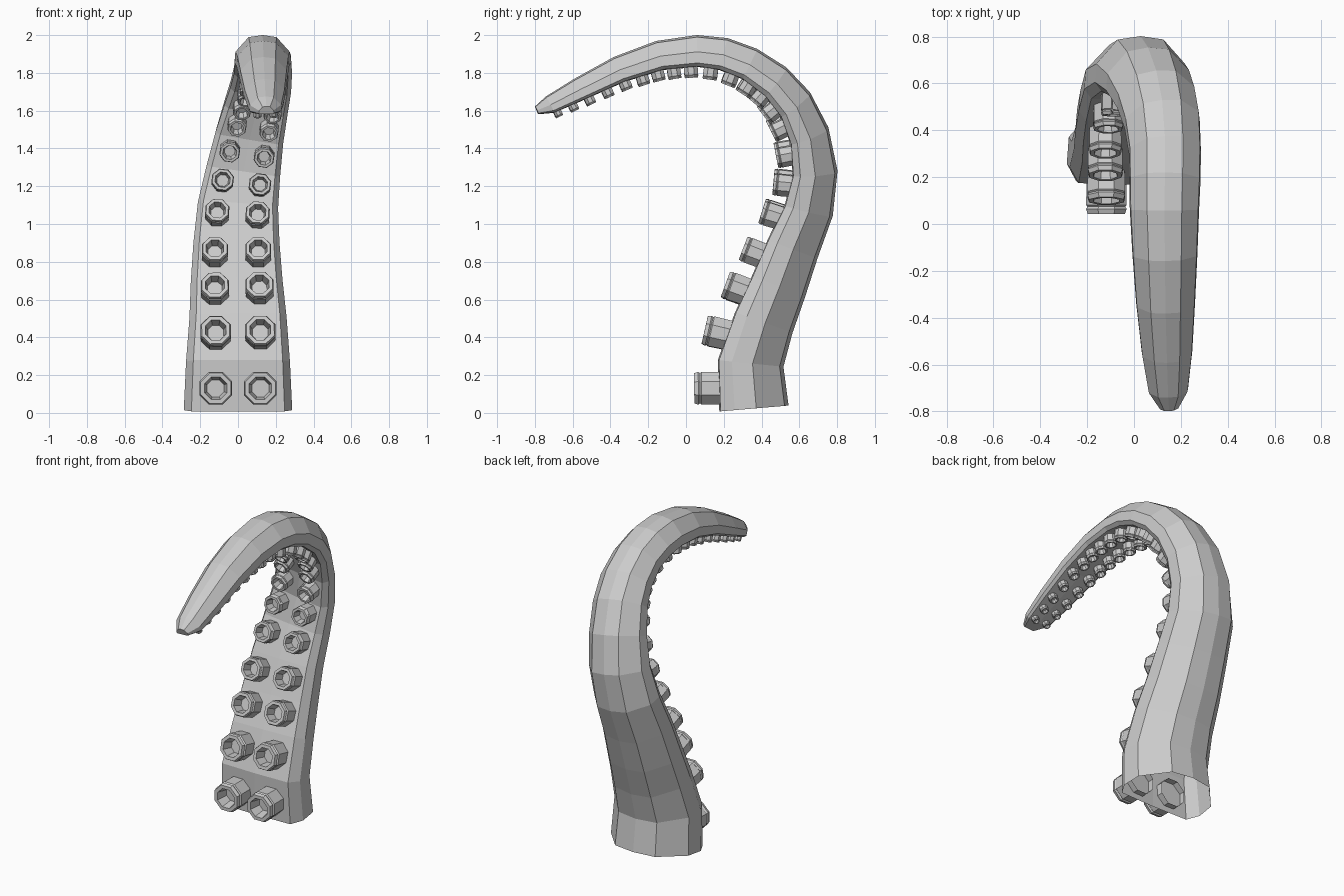
import bpy
import bmesh
import math
from mathutils import Vector

default_cube = bpy.data.objects.get("Cube")
if default_cube:
    bpy.data.objects.remove(default_cube, do_unlink=True)

skin = bpy.data.materials.new("skin grey")
skin.use_nodes = True
grey = (0.6, 0.6, 0.6, 1)
skin.diffuse_color = grey
skin.node_tree.nodes["Principled BSDF"].inputs["Base Color"].default_value = grey

# Spine stations from base to tip: x, y, z, half width
SPINE = [
    (0, .38, .025, .287), (0, .36, .26, .275), (0, .425, .47, .257),
    (-.007, .5, .66, .243), (-.008, .575, .865, .228), (0, .66, 1.075, .213),
    (.028, .69, 1.28, .197), (.06, .655, 1.48, .182), (.095, .575, 1.645, .17),
    (.12, .47, 1.76, .162), (.132, .335, 1.85, .154), (.132, .2, 1.9, .152),
    (.13, .06, 1.916, .148), (.132, -.14, 1.892, .139), (.135, -.355, 1.818, .126),
    (.141, -.565, 1.713, .108), (.146, -.72, 1.632, .085), (.15, -.79, 1.602, .04),
]
DEPTH = 0.57  # half depth as a share of half width

# Cross-section (across, towards the back): flat front, bevels, rounded back
HALF = [(.86, -.96), (1, -.75), (.97, -.05), (.5, .87)]
SECTION = [(0, -1)] + HALF + [(0, 1)] + [(-u, v) for u, v in reversed(HALF)]

# Where each pair of suckers sits along the spine, in stations
SUCKER_ROWS = [.45, 1.53, 2.6, 3.58, 4.63, 5.62, 6.6, 7.55, 8.3, 9.05, 9.65, 10.45,
               11.4, 12.2, 12.7, 13.15, 13.55, 14, 14.45, 14.9, 15.4, 15.9]

# Sucker outline (radius, height): stem, groove, bevelled lip, tapered cup
SUCKER_PROFILE = [(.97, -.3), (1, .72), (.93, .77), (1, .84), (.92, 1),
                  (.68, 1), (.52, .45)]


def station_frame(i):
    """Centre, half width, across direction and back direction of a station."""
    point = Vector(SPINE[i][:3])
    before = Vector(SPINE[max(i - 1, 0)][:3])
    after = Vector(SPINE[min(i + 1, len(SPINE) - 1)][:3])
    along = (after - before).normalized()
    across = Vector((1, 0, 0))
    across = (across - along * across.dot(along)).normalized()
    return point, SPINE[i][3], across, along.cross(across)


FRAMES = [station_frame(i) for i in range(len(SPINE))]


def frame_at(t):
    i = int(t)
    a, b = FRAMES[i], FRAMES[i + 1]
    point, width, across, back = (p + (q - p) * (t - i) for p, q in zip(a, b))
    return point, width, across.normalized(), back.normalized()


def front_bulge(t):
    """Extra depth of the sucker side, fading out towards the tip."""
    return .25 * max(1 - t / 12, 0)


def bridge(bm, ring_a, ring_b):
    count = len(ring_a)
    for k in range(count):
        n = (k + 1) % count
        bm.faces.new((ring_a[k], ring_a[n], ring_b[n], ring_b[k]))


def finish(bm, name):
    mesh = bpy.data.meshes.new(name)
    bm.to_mesh(mesh)
    bm.free()
    mesh.materials.append(skin)
    obj = bpy.data.objects.new(name, mesh)
    bpy.context.collection.objects.link(obj)


# Arm: section swept along the spine, open at the base
bm = bmesh.new()
rings = []
for i, (point, width, across, back) in enumerate(FRAMES):
    ring = []
    for u, v in SECTION:
        if v < -.9:
            v -= front_bulge(i)
        ring.append(bm.verts.new(point + across * (u * width) + back * (v * width * DEPTH)))
    rings.append(ring)
for lower, upper in zip(rings, rings[1:]):
    bridge(bm, lower, upper)
bm.faces.new(rings[-1])
finish(bm, "tentacle_arm")


# Suckers: eight-sided cups in mirrored pairs, shrinking towards the tip
def add_sucker(bm, t, side):
    point, width, across, back = frame_at(t)
    radius = width * (.335 - .005 * t)
    height = radius * 1.42
    depth = width * DEPTH * (.97 + front_bulge(t))
    seat = point + across * side * min(.118, .49 * width) - back * depth
    along = across.cross(back)
    rings = []
    for r, h in SUCKER_PROFILE:
        ring = []
        for k in range(8):
            angle = math.tau * (k + .5) / 8
            spoke = across * math.cos(angle) + along * math.sin(angle)
            ring.append(bm.verts.new(seat + spoke * r * radius - back * h * height))
        rings.append(ring)
    for outer, inner in zip(rings, rings[1:]):
        bridge(bm, outer, inner)
    bm.faces.new(rings[-1])


for side, name in ((1, "left_suckers"), (-1, "right_suckers")):
    bm = bmesh.new()
    for t in SUCKER_ROWS:
        add_sucker(bm, t, side)
    finish(bm, name)
